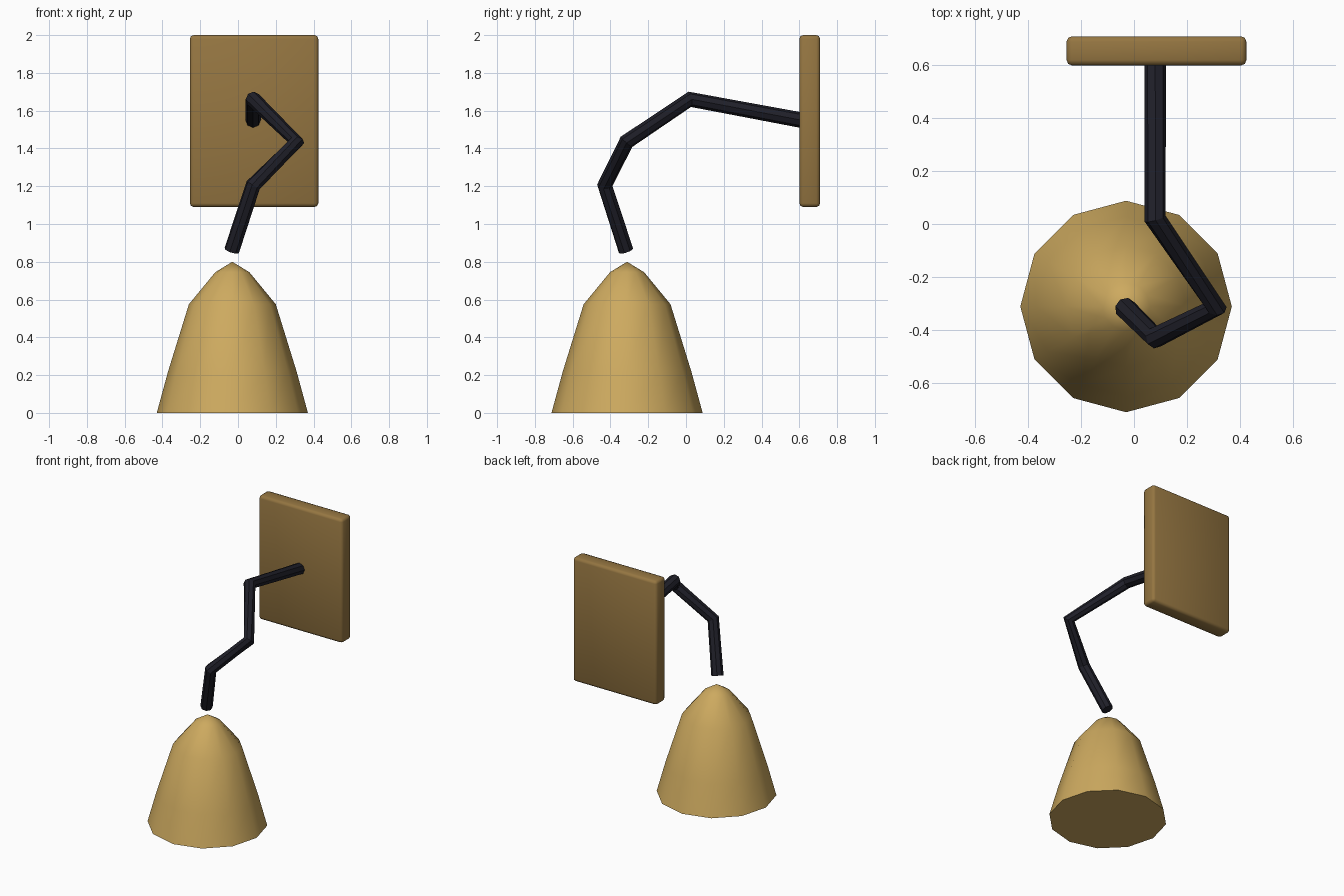
import bpy
import bmesh
import math
from mathutils import Matrix, Vector

default = bpy.data.objects.get("Cube")
if default:
    bpy.data.objects.remove(default, do_unlink=True)


def material(name, rgb):
    mat = bpy.data.materials.new(name)
    mat.use_nodes = True
    colour = (*rgb, 1)
    mat.diffuse_color = colour
    mat.node_tree.nodes["Principled BSDF"].inputs["Base Color"].default_value = colour
    return mat


def add_object(name, data, mat):
    obj = bpy.data.objects.new(name, data)
    bpy.context.collection.objects.link(obj)
    data.materials.append(mat)
    bpy.ops.object.select_all(action='DESELECT')
    obj.select_set(True)
    bpy.context.view_layer.objects.active = obj
    return obj


brass = material("pale brass", (0.61, 0.40, 0.115))
bronze = material("dark brass", (0.30, 0.18, 0.053))
iron = material("black iron", (0.014, 0.014, 0.022))

# Wall plate: a softly bevelled slab
low, high = Vector((-0.255, 0.60, 1.09)), Vector((0.425, 0.71, 2.0))
mesh = bpy.data.meshes.new("wall_plate")
bm = bmesh.new()
bmesh.ops.create_cube(bm, size=1, matrix=Matrix.LocRotScale((low + high) / 2, None, high - low))
bmesh.ops.bevel(bm, geom=bm.edges[:], offset=0.02, segments=2, profile=0.5, affect='EDGES')
bm.to_mesh(mesh)
bm.free()
add_object("wall_plate", mesh, bronze)
bpy.ops.object.shade_smooth()

# Arm: a faceted bar bent through three elbows
path = [(0.08, 0.61, 1.55), (0.08, 0.02, 1.66), (0.31, -0.315, 1.435),
        (0.08, -0.43, 1.205), (-0.033, -0.318, 0.86)]
curve = bpy.data.curves.new("arm", 'CURVE')
curve.dimensions = '3D'
curve.bevel_depth = 0.041
curve.bevel_resolution = 2
curve.use_fill_caps = True
spline = curve.splines.new('POLY')
spline.points.add(len(path) - 1)
for point, co in zip(spline.points, path):
    point.co = (*co, 1)
spline.use_smooth = False
add_object("arm", curve, iron)
bpy.ops.object.convert(target='MESH')
bpy.ops.object.shade_flat()

# Shade: a twelve-sided bell with a closed base
profile = [(0.40, 0), (0.34, 0.22), (0.23, 0.575), (0.09, 0.745)]
sides = 12
mesh = bpy.data.meshes.new("shade")
bm = bmesh.new()
rings = []
for radius, z in profile:
    ring = []
    for i in range(sides):
        a = math.tau * i / sides
        ring.append(bm.verts.new((radius * math.cos(a), radius * math.sin(a), z)))
    rings.append(ring)
tip = bm.verts.new((0, 0, 0.8))
for i in range(sides):
    j = (i + 1) % sides
    for lower, upper in zip(rings, rings[1:]):
        bm.faces.new((lower[i], lower[j], upper[j], upper[i]))
    bm.faces.new((rings[-1][i], rings[-1][j], tip))
bm.faces.new(rings[0][::-1])
bm.to_mesh(mesh)
bm.free()
shade = add_object("shade", mesh, brass)
shade.location = (-0.03, -0.312, 0)
bpy.ops.object.shade_smooth_by_angle(angle=math.radians(60))
